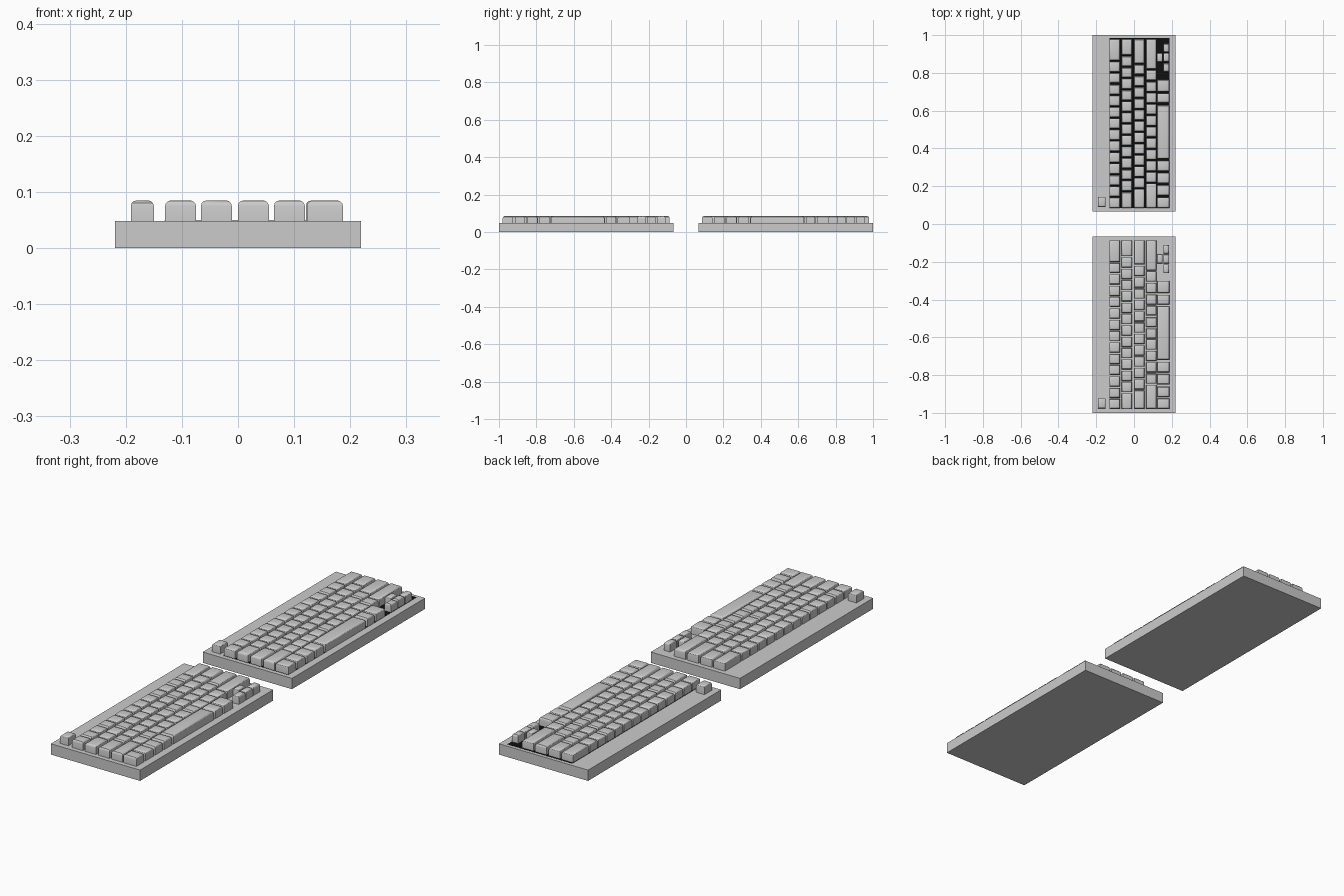
import bpy, bmesh

if "Cube" in bpy.data.objects:
    bpy.data.objects.remove(bpy.data.objects["Cube"])

BASE_TOP, KEY_TOP = 0.048, 0.085
UNIT, GAP = 0.06, 0.007
KEY_START = -0.447          # left end of the key field, relative to keyboard centre


def add_box(bm, lo, hi):
    ret = bmesh.ops.create_cube(bm, size=1)
    for v in ret["verts"]:
        v.co = [(a + b) / 2 + c * (b - a) for a, b, c in zip(lo, hi, v.co)]
    return ret["verts"]


def finish(bm, name, smooth=False, mat=None):
    me = bpy.data.meshes.new(name)
    bm.to_mesh(me)
    bm.free()
    ob = bpy.data.objects.new(name, me)
    bpy.context.collection.objects.link(ob)
    if mat:
        me.materials.append(mat)
    if smooth:
        bpy.ops.object.select_all(action="DESELECT")
        ob.select_set(True)
        bpy.context.view_layer.objects.active = ob
        bpy.ops.object.shade_smooth_by_angle()
    return ob


def box(name, lo, hi, mat=None):
    bm = bmesh.new()
    add_box(bm, lo, hi)
    return finish(bm, name, mat=mat)


# A row of keycaps with rounded top rims; keys = (x0, x1, start, end)
def key_row(name, keys, yc):
    bm = bmesh.new()
    for x0, x1, a, b in keys:
        y = yc + KEY_START
        add_box(bm, (x0, y + a, BASE_TOP - 0.001), (x1, y + b, KEY_TOP))
    rims = [e for e in bm.edges if all(v.co.z > 0.08 for v in e.verts)]
    bmesh.ops.bevel(bm, geom=rims, offset=0.010, segments=3,
                    affect="EDGES", profile=0.5)
    finish(bm, name, smooth=True)


# Key widths in units for the four regular rows
ROWS = {
    "number_keys": (-0.130, [1] * 13 + [2]),
    "upper_keys": (-0.066, [1.5] + [1] * 12 + [1.5]),
    "home_keys": (0.000, [1.75] + [1] * 11 + [2.25]),
    "lower_keys": (0.064, [2.25] + [1] * 10 + [1.75]),
}
ROWS["lower_keys"][1][-1] = 2.75


def keyboard(label, yc):
    box(label + "_case", (-0.219, yc - 0.467, 0), (0.219, yc + 0.467, BASE_TOP))
    for name, (x, widths) in ROWS.items():
        keys, pos = [], 0
        for w in widths:
            keys.append((x, x + 0.055, pos, pos + w * UNIT - GAP))
            pos += w * UNIT
        key_row(f"{label}_{name}", keys, yc)
    # Bottom row with space bar
    spans = [(i * 0.065, i * 0.065 + 0.055) for i in range(4)]
    spans += [(0.26, 0.543), (0.555, 0.605), (0.615, 0.679)]
    key_row(label + "_bottom_keys", [(0.123, 0.187, a, b) for a, b in spans], yc)
    # Half-height arrow cluster
    arrows = [(0.155, 0.186, a, a + 0.046) for a in (0.720, 0.772, 0.824)]
    arrows.append((0.121, 0.151, 0.772, 0.818))
    key_row(label + "_arrow_keys", arrows, yc)
    # Lone corner key
    key_row(label + "_corner_key", [(-0.191, -0.150, 0.004, 0.057)], yc)


keyboard("near_keyboard", -0.533)
keyboard("far_keyboard", 0.533)

# Black key bed on the far keyboard
black = bpy.data.materials.new("black")
black.diffuse_color = (0.005, 0.005, 0.005, 1)
black.use_nodes = True
black.node_tree.nodes["Principled BSDF"].inputs["Base Color"].default_value = black.diffuse_color
box("far_key_bed", (-0.131, 0.085, BASE_TOP - 0.005), (0.187, 0.985, BASE_TOP + 0.001), black)
